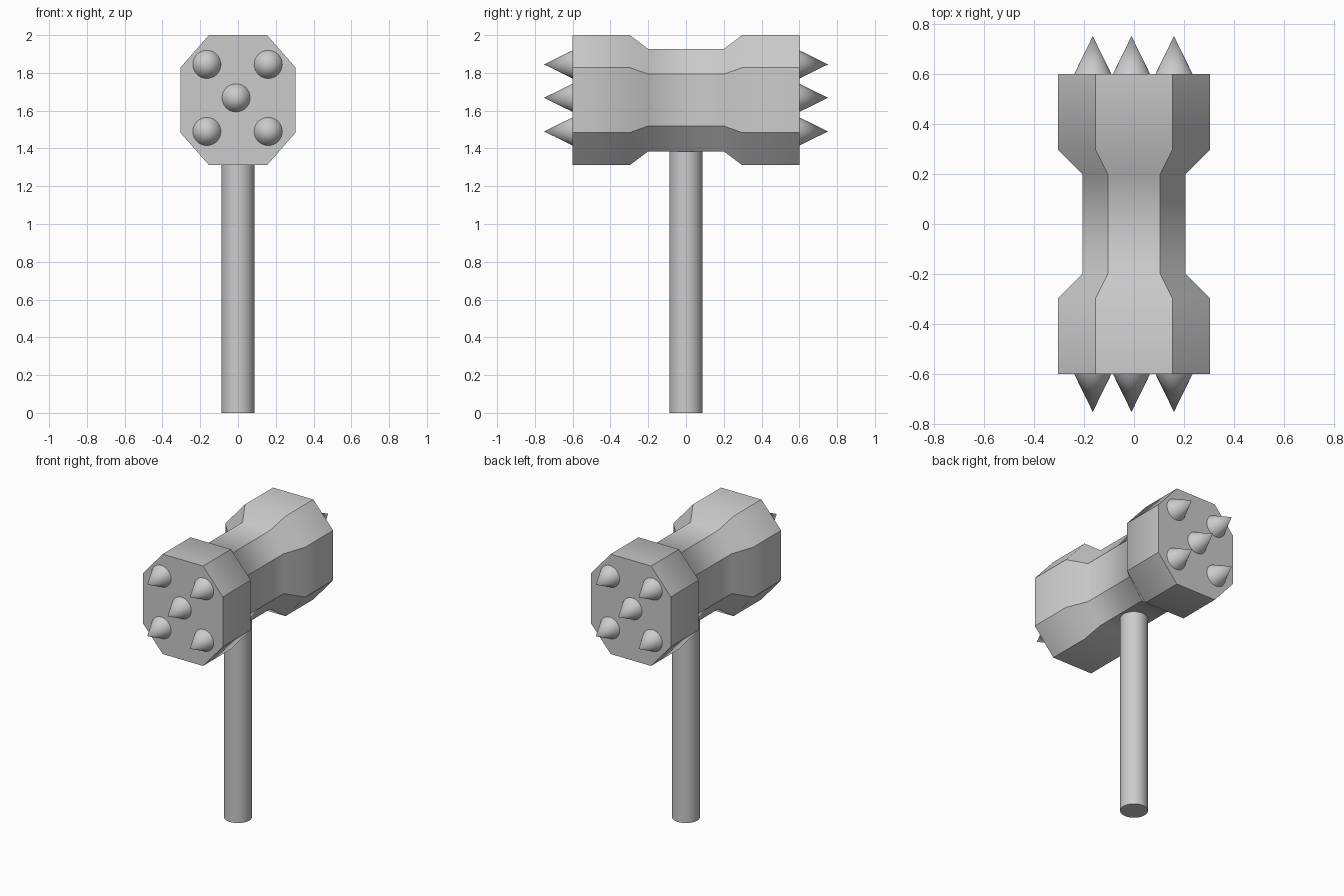
import bpy, bmesh
from math import radians

if "Cube" in bpy.data.objects:
    bpy.data.objects.remove(bpy.data.objects["Cube"])

CZ = 1.656  # height of the head's axis


def finish(name, bm):
    bmesh.ops.recalc_face_normals(bm, faces=bm.faces)
    me = bpy.data.meshes.new(name)
    bm.to_mesh(me)
    bm.free()
    ob = bpy.data.objects.new(name, me)
    bpy.context.collection.objects.link(ob)
    return ob


def octagon(w, h, cw, ch):
    return [(w, -ch), (w, ch), (cw, h), (-cw, h),
            (-w, ch), (-w, -ch), (-cw, -h), (cw, -h)]


# Head: octagonal section lofted along y, narrowed at the waist
big = octagon(0.305, 0.344, 0.154, 0.172)
waist = octagon(0.207, 0.271, 0.105, 0.137)
stations = [(-0.6, big), (-0.297, big), (-0.2, waist),
            (0.2, waist), (0.297, big), (0.6, big)]
bm = bmesh.new()
rings = [[bm.verts.new((x, y, CZ + z)) for x, z in prof] for y, prof in stations]
for a, b in zip(rings, rings[1:]):
    for i in range(8):
        j = (i + 1) % 8
        bm.faces.new((a[i], a[j], b[j], b[i]))
bm.faces.new(rings[0])
bm.faces.new(rings[-1])
for f in bm.faces:
    f.smooth = True
# Creases run lengthwise and round the two ends; the waist blends smoothly
for e in bm.edges:
    y0, y1 = (v.co.y for v in e.verts)
    e.smooth = abs(y0 - y1) < 1e-4 and abs(y0) < 0.5
finish("hammer_head", bm)


def cone(name, r1, r2, depth, loc, rot=(0, 0, 0), angle=40):
    bpy.ops.mesh.primitive_cone_add(vertices=32, radius1=r1, radius2=r2,
                                    depth=depth, location=loc, rotation=rot)
    ob = bpy.context.object
    ob.name = name
    bpy.ops.object.shade_smooth_by_angle(angle=radians(angle))


# Handle, running up into the head
cone("handle", 0.087, 0.087, 1.5, (0, 0, 0.75))

# Five spikes on each striking face
spots = [(-0.165, 1.845), (0.16, 1.845), (-0.01, 1.668),
         (-0.165, 1.49), (0.16, 1.49)]
for side, face in ((-1, "front"), (1, "back")):
    for n, (x, z) in enumerate(spots):
        cone(f"{face}_spike_{n + 1}", 0.076, 0, 0.155,
             (x, side * 0.6745, z), (radians(-90 * side), 0, 0))
